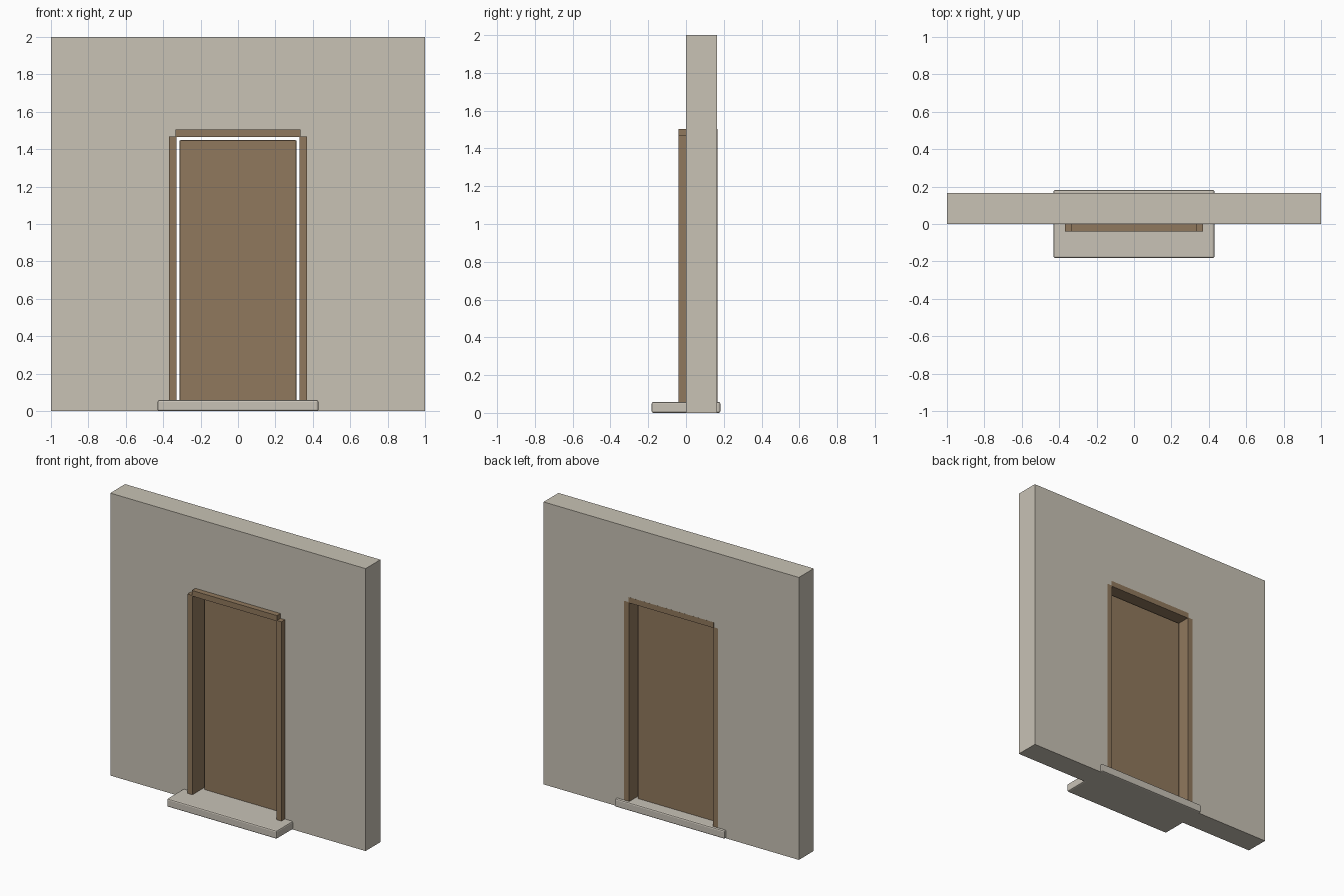
import bpy
import bmesh

if "Cube" in bpy.data.objects:
    bpy.data.objects.remove(bpy.data.objects["Cube"])


def material(name, rgb):
    mat = bpy.data.materials.new(name)
    mat.diffuse_color = (*rgb, 1.0)
    mat.use_nodes = True
    mat.node_tree.nodes["Principled BSDF"].inputs["Base Color"].default_value = mat.diffuse_color
    return mat


PLASTER = material("plaster", (0.58, 0.54, 0.46))
STONE = material("stone", (0.58, 0.54, 0.47))
WOOD = material("wood", (0.28, 0.19, 0.11))


def add_object(name, bm, mat, bevel=0.0):
    bmesh.ops.recalc_face_normals(bm, faces=bm.faces)
    mesh = bpy.data.meshes.new(name)
    bm.to_mesh(mesh)
    bm.free()
    mesh.materials.append(mat)
    ob = bpy.data.objects.new(name, mesh)
    bpy.context.collection.objects.link(ob)
    if bevel:
        mod = ob.modifiers.new("rounded_edges", 'BEVEL')
        mod.width = bevel
        mod.segments = 2
    return ob


def box(name, x, y, z, mat, bevel=0.0):
    """Box from (min, max) ranges on each axis."""
    bm = bmesh.new()
    bmesh.ops.create_cube(bm, size=1.0)
    for v in bm.verts:
        v.co = [r[0] if c < 0 else r[1] for c, r in zip(v.co, (x, y, z))]
    return add_object(name, bm, mat, bevel)


# Opening and wall sizes
HALF_W, HEAD_Z = 0.333, 1.467
WALL_Y = (-0.001, 0.165)
FRAME_Y = (-0.04, 0.1655)

# Wall: profile with a doorway notch, extruded through its thickness
profile = [(-1, 0), (-HALF_W, 0), (-HALF_W, HEAD_Z), (HALF_W, HEAD_Z),
           (HALF_W, 0), (1, 0), (1, 2), (-1, 2)]
bm = bmesh.new()
face = bm.faces.new([bm.verts.new((x, WALL_Y[0], z)) for x, z in profile])
ext = bmesh.ops.extrude_face_region(bm, geom=[face], use_keep_orig=True)
new_verts = [g for g in ext["geom"] if isinstance(g, bmesh.types.BMVert)]
bmesh.ops.translate(bm, verts=new_verts, vec=(0, WALL_Y[1] - WALL_Y[0], 0))
add_object("wall", bm, PLASTER)

# Frame: two jambs and a head, lining the opening and proud of the front
for side, name in ((-1, "left_jamb"), (1, "right_jamb")):
    box(name, sorted((side * 0.329, side * 0.368)), FRAME_Y, (0.02, 1.469), WOOD)
box("frame_head", (-0.333, 0.333), FRAME_Y, (1.464, 1.504), WOOD)

# Door slab, set mid-depth with a small gap around it
box("door", (-0.312, 0.312), (0.07, 0.096), (0.02, 1.448), WOOD, bevel=0.004)

# Threshold step running through the opening
box("threshold", (-0.43, 0.43), (-0.182, 0.182), (0, 0.058), STONE, bevel=0.009)
